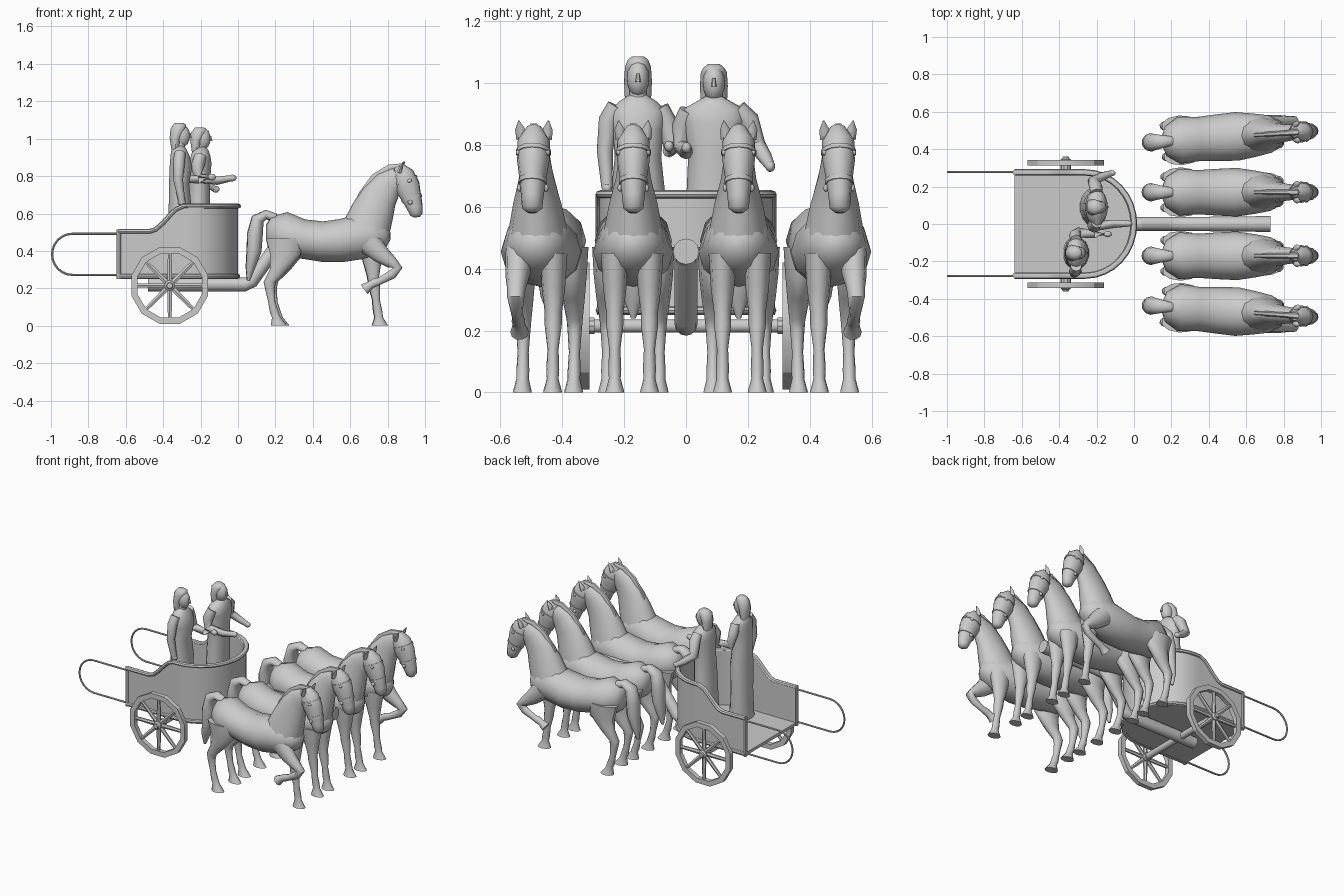
import bpy, bmesh, math
from mathutils import Vector, Matrix

X, Y, Z = Vector((1, 0, 0)), Vector((0, 1, 0)), Vector((0, 0, 1))


def finish(bm, name, angle=40):
    bmesh.ops.recalc_face_normals(bm, faces=bm.faces)
    me = bpy.data.meshes.new(name)
    bm.to_mesh(me)
    bm.free()
    for p in me.polygons:
        p.use_smooth = True
    me.set_sharp_from_angle(angle=math.radians(angle))
    ob = bpy.data.objects.new(name, me)
    bpy.context.collection.objects.link(ob)
    return ob


def loft(bm, stations, n=12, flat=False, ref=Y):
    """Skin elliptical rings; station = x, y, z, radius along ref, other radius."""
    pts = [Vector(s[:3]) for s in stations]
    rings = []
    for i, s in enumerate(stations):
        t = Z if flat else (pts[min(i + 1, len(pts) - 1)] - pts[max(i - 1, 0)]).normalized()
        side = ref - t * ref.dot(t)
        side = side.normalized() if side.length > 0.2 else t.orthogonal().normalized()
        up = t.cross(side)
        ring = []
        for k in range(n):
            a = 2 * math.pi * k / n
            ring.append(bm.verts.new(pts[i] + side * math.cos(a) * s[3] + up * math.sin(a) * s[-1]))
        rings.append(ring)
    for a, b in zip(rings, rings[1:]):
        for k in range(n):
            bm.faces.new((a[k], a[(k + 1) % n], b[(k + 1) % n], b[k]))
    bm.faces.new(rings[0])
    bm.faces.new(rings[-1])


def ball(bm, c, r):
    bmesh.ops.create_uvsphere(bm, u_segments=12, v_segments=8, radius=1,
                              matrix=Matrix.Translation(c) @ Matrix.Diagonal((*r, 1)))


def xz(rows, y=0):
    return [(x, y, z, a, b) for x, z, a, b in rows]


# Horses
BODY = [(.15, .50, .03, .04), (.17, .50, .08, .085), (.24, .49, .125, .12), (.34, .465, .118, .105),
        (.45, .45, .125, .108), (.55, .455, .13, .115), (.65, .475, .115, .12), (.73, .48, .10, .10),
        (.79, .48, .065, .065), (.815, .48, .02, .02)]
NECK = [(.68, .50, .10, .13), (.72, .61, .078, .115), (.755, .69, .057, .098),
        (.805, .76, .047, .08), (.86, .80, .04, .055)]
HEAD = [(.86, .855, .025, .025), (.88, .81, .053, .06), (.905, .745, .052, .068), (.93, .68, .042, .052),
        (.947, .63, .036, .042), (.955, .595, .033, .033), (.957, .58, .015, .015)]
TAIL = [(.20, .575, .025, .025), (.15, .595, .035, .025), (.105, .57, .045, .035), (.09, .49, .05, .042),
        (.085, .40, .048, .04), (.065, .31, .035, .025), (.055, .24, .008, .008)]
HIND = [(.25, .47, .05, .10), (.26, .38, .045, .085), (.225, .30, .036, .052), (.175, .235, .026, .034),
        (.175, .20, .023, .027), (.185, .13, .018, .02), (.20, .07, .021, .025), (.21, .045, .02, .024),
        (.225, 0, .031, .046)]
FORE = [(.71, .45, .045, .075), (.715, .34, .038, .05), (.72, .26, .028, .032), (.725, .22, .028, .032),
        (.735, .14, .018, .021), (.745, .075, .021, .025), (.75, .045, .019, .023), (.757, 0, .031, .045)]
RAISED = [(.70, .45, .045, .07), (.77, .38, .04, .05), (.83, .335, .03, .033), (.86, .31, .028, .025),
          (.83, .275, .022, .026), (.765, .24, .018, .02), (.735, .23, .022, .024), (.715, .22, .02, .022),
          (.68, .195, .03, .032)]


def horse(name, side, y, angle, raised):
    bm = bmesh.new()
    for rows in (BODY, NECK, HEAD, TAIL):
        loft(bm, xz(rows))
    loft(bm, xz(HIND, .083), 10, True)
    loft(bm, xz(HIND, -.083), 10, True)
    loft(bm, xz(FORE, -.052), 10, True)
    loft(bm, xz(RAISED if raised else FORE, .06), 10, not raised)
    for s in (-1, 1):
        loft(bm, [(.865, s * .038, .82, .02, .016), (.875, s * .045, .85, .016, .01),
                  (.89, s * .048, .878, .002, .002)], 6)
        ball(bm, (.925, s * .043, .66), (.012, .008, .012))
        ball(bm, (.92, s * .047, .775), (.012, .008, .01))
    # mane ridge and bridle straps
    loft(bm, xz([(.63, .60, .012, .02), (.66, .70, .014, .02), (.73, .795, .014, .02),
                 (.81, .845, .014, .02), (.88, .855, .02, .015)]), 6)
    loft(bm, xz([(.927, .688, .047, .057), (.932, .674, .046, .055)]))
    loft(bm, xz([(.891, .782, .057, .068), (.896, .769, .057, .069)]))
    bm.transform(Matrix.Translation((.5, side * y, 0)) @ Matrix.Diagonal((1, side, 1, 1))
                 @ Matrix.Rotation(math.radians(angle), 4, 'Z') @ Matrix.Translation((-.5, 0, 0)))
    finish(bm, name, 50)


for side, label in ((-1, "near"), (1, "far")):
    horse(label + "_inner_horse", side, .17, 0, False)
    horse(label + "_outer_horse", side, .465, 4, True)

# Chariot body: D-shaped plan, open at the back
half = [(x, -.28) for x in (-.64, -.54, -.47, -.44, -.40, -.36, -.33, -.29, -.26)]
arc = [(-.26 + .26 * math.cos(a), .28 * math.sin(a))
       for a in (math.pi * (i / 16 - .5) for i in range(1, 16))]
plan = half + arc + [(x, -y) for x, y in reversed(half)]


def height(x):
    t = min(max((x + .47) / .18, 0), 1)
    return .505 + .135 * t * t * (3 - 2 * t)


bm = bmesh.new()
rows = []
for x, y in plan:
    ix, iy = (x, y * .93) if x <= -.26 else (-.26 + (x + .26) * .925, y * .93)
    h = height(x)
    rows.append([bm.verts.new(p) for p in ((x, y, .25), (x, y, h), (ix, iy, h), (ix, iy, .25))])
for a, b in zip(rows, rows[1:]):
    for k in range(4):
        bm.faces.new((a[k], a[(k + 1) % 4], b[(k + 1) % 4], b[k]))
bm.faces.new(rows[0])
bm.faces.new(rows[-1])
finish(bm, "chariot_wall")

bm = bmesh.new()
face = bm.faces.new([bm.verts.new((x, y * .99, .252)) for x, y in plan])
ext = bmesh.ops.extrude_face_region(bm, geom=[face])
bmesh.ops.translate(bm, vec=(0, 0, .02), verts=[v for v in ext["geom"] if isinstance(v, bmesh.types.BMVert)])
bmesh.ops.translate(bm, vec=(0, 0, 0), verts=bm.verts)
finish(bm, "chariot_floor")

bm = bmesh.new()
loft(bm, [(x, y * .985, height(x), .013, .017) for x, y in plan], 8, ref=Z)
loft(bm, [(x, y, .265, .013, .012) for x, y in plan], 8, ref=Z)
for s in (-1, 1):
    loft(bm, [(-.637, s * .275, .25, .013), (-.637, s * .275, .515, .013)], 8)
finish(bm, "chariot_rails")

# Rear hand loops
for s, label in ((-1, "near"), (1, "far")):
    bm = bmesh.new()
    bend = [(-.885 - .109 * math.cos(a), s * .278, .382 + .11 * math.sin(a), .006)
            for a in (math.pi * (.5 - i / 12) for i in range(13))]
    loft(bm, [(-.63, s * .278, .492, .006)] + bend + [(-.63, s * .278, .272, .006)], 8)
    finish(bm, label + "_rear_loop")

# Wheels with eight spokes and hub
WX, WZ, R = -.365, .215, .205
for s, label in ((-1, "near"), (1, "far")):
    bm = bmesh.new()
    rings = []
    for i in range(12):
        a = 2 * math.pi * (i + .5) / 12
        rings.append([bm.verts.new((WX + r * math.cos(a), s * y, WZ + r * math.sin(a)))
                      for r, y in ((R + .007, .312), (R + .007, .342), (R - .027, .342), (R - .027, .312))])
    for i in range(12):
        a, b = rings[i], rings[(i + 1) % 12]
        for k in range(4):
            bm.faces.new((a[k], a[(k + 1) % 4], b[(k + 1) % 4], b[k]))
    for i in range(8):
        c, d = math.cos(math.pi * i / 4), math.sin(math.pi * i / 4)
        loft(bm, [(WX + r * c, s * .327, WZ + r * d, .01, w) for r, w in ((.015, .016), (.185, .011))], 6)
    loft(bm, [(WX, s * y, WZ, r) for y, r in ((.295, .028), (.345, .028), (.352, .018), (.362, .015))], 10, ref=X)
    finish(bm, label + "_wheel", 30)

bm = bmesh.new()
loft(bm, [(WX, -.31, WZ, .022), (WX, .31, WZ, .022)], 10, ref=X)
finish(bm, "axle")

# Draught pole rising between the inner horses
bm = bmesh.new()
loft(bm, [(-.48, 0, .22, .037), (.04, 0, .22, .037), (.07, 0, .235, .037), (.21, 0, .43, .037),
          (.25, 0, .452, .037), (.70, 0, .455, .042), (.73, 0, .455, .042)], 12)
finish(bm, "draught_pole")


# Riders in long robes
def rider(name, x, y, robe, head_z, crown, arms):
    bm = bmesh.new()
    loft(bm, [(x + dx, y, z, ry, rx) for dx, z, ry, rx in robe], 14, True)
    loft(bm, [(x, y, head_z - .08, .028, .028), (x + .005, y, head_z, .027, .027)], 10, True)
    ball(bm, (x + .01, y, head_z), (.044, .036, .06))
    loft(bm, [(x + .052, y, head_z + .015, .005, .006), (x + .056, y, head_z - .012, .009, .009)], 6, True)
    # hair falling on the neck
    loft(bm, [(x - .025, y, head_z - .075, .042, .022), (x - .025, y, head_z - .01, .045, .032),
              (x - .01, y, head_z + .035, .042, .044), (x - .003, y, crown - .012, .034, .038),
              (x - .005, y, crown, .02, .025)], 10, True)
    for arm in arms:
        loft(bm, arm, 8, ref=X)
        ball(bm, arm[-1][:3], (.022, .016, .018))
    finish(bm, name, 50)


rider("tall_rider", -.31, -.155,
      [(0, .27, .09, .07), (0, .45, .085, .062), (.0, .64, .088, .062), (-.005, .76, .075, .055),
       (.005, .85, .082, .062), (0, .91, .09, .052), (-.005, .94, .06, .042), (-.005, .96, .03, .03)],
      1.015, 1.085,
      [[(-.31, -.225, .925, .03), (-.315, -.25, .88, .032), (-.32, -.262, .78, .026),
        (-.30, -.255, .66, .018)],
       [(-.31, -.085, .92, .03), (-.315, -.06, .87, .032), (-.30, -.045, .79, .027),
        (-.21, -.055, .78, .021), (-.14, -.055, .795, .016)]])
rider("short_rider", -.20, .09,
      [(-.02, .27, .10, .07), (-.015, .48, .092, .065), (-.01, .65, .088, .062), (-.005, .78, .082, .058),
       (0, .87, .10, .06), (0, .915, .10, .052), (0, .94, .055, .042), (0, .955, .03, .03)],
      1.0, 1.06,
      [[(-.20, .165, .915, .032), (-.205, .20, .88, .036), (-.22, .228, .80, .029),
        (-.17, .255, .76, .023), (-.12, .272, .73, .016)],
       [(-.20, .01, .91, .032), (-.215, -.01, .86, .036), (-.215, -.01, .79, .029),
        (-.11, 0, .775, .022), (-.03, .002, .79, .016)]])
